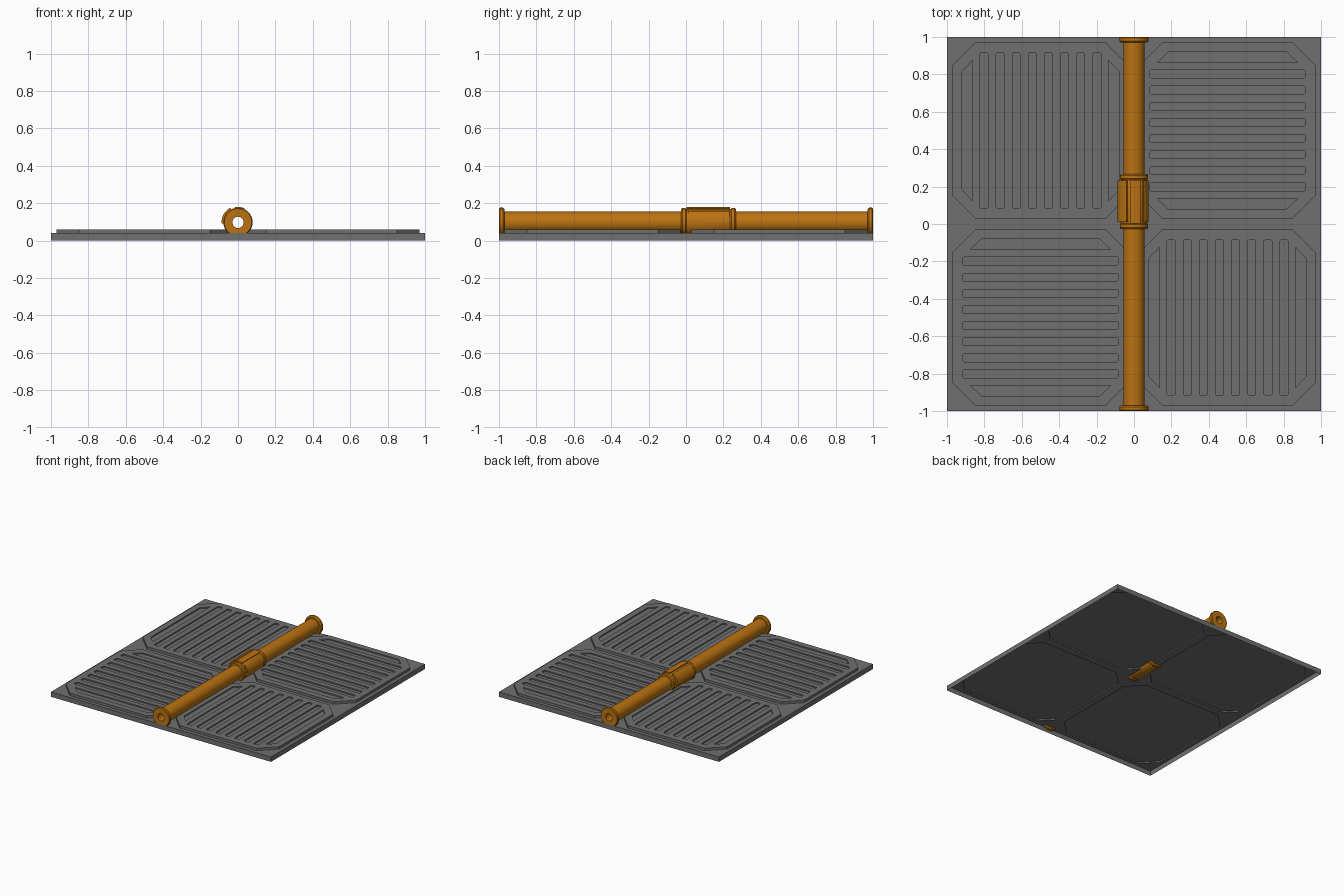
import bpy, bmesh, math
from math import sin, cos, radians

if "Cube" in bpy.data.objects:
    bpy.data.objects.remove(bpy.data.objects["Cube"])


def material(name, rgb):
    m = bpy.data.materials.new(name)
    m.diffuse_color = (*rgb, 1)
    m.use_nodes = True
    m.node_tree.nodes["Principled BSDF"].inputs["Base Color"].default_value = m.diffuse_color
    return m


GREY = material("floor grey", (0.16, 0.16, 0.16))
ORANGE = material("pipe orange", (0.50, 0.17, 0.006))


def finish(bm, name, mat, smooth=False):
    bmesh.ops.recalc_face_normals(bm, faces=bm.faces)
    me = bpy.data.meshes.new(name)
    bm.to_mesh(me)
    bm.free()
    me.materials.append(mat)
    ob = bpy.data.objects.new(name, me)
    bpy.context.collection.objects.link(ob)
    if smooth:
        bpy.ops.object.select_all(action='DESELECT')
        ob.select_set(True)
        bpy.context.view_layer.objects.active = ob
        bpy.ops.object.shade_smooth_by_angle(angle=radians(30))
    return ob


def loop(bm, pts, z):
    vs = [bm.verts.new((x, y, z)) for x, y in pts]
    es = [bm.edges.new((vs[i - 1], vs[i])) for i in range(len(vs))]
    return vs, es


def wall(bm, a, b):
    for i in range(len(a)):
        bm.faces.new((a[i - 1], a[i], b[i], b[i - 1]))


def fill(bm, edges):
    bmesh.ops.triangle_fill(bm, edges=edges, use_beauty=True, normal=(0, 0, 1))


def cut_rect(w, h, c):
    """Rectangle outline (half sizes w, h) with corners chamfered by c."""
    return [(w - c, -h), (w, -h + c), (w, h - c), (w - c, h),
            (-w + c, h), (-w, h - c), (-w, -h + c), (-w + c, -h)]


# slot outlines of one panel, centred on the origin
OCT = cut_rect(0.47, 0.47, 0.12)
SLOTS = [[(x, y + (i - 3.5) * 0.0862) for x, y in cut_rect(0.418, 0.021, 0.008)]
         for i in range(8)]
for s in (1, -1):
    SLOTS.append([(-0.375, s * 0.364), (0.375, s * 0.364),
                  (0.315, s * 0.42), (-0.315, s * 0.42)])


def place(pts, cx, cy):
    if cx * cy < 0:                       # alternate panels are turned 90 degrees
        pts = [(-y, x) for x, y in pts]
    return [(x + cx, y + cy) for x, y in pts]


# floor plate: open-bottomed shell with four raised slotted octagons
bm = bmesh.new()
outer, sheet_edges = loop(bm, [(-1, -1), (1, -1), (1, 1), (-1, 1)], 0.04)
foot, _ = loop(bm, [(-1, -1), (1, -1), (1, 1), (-1, 1)], 0.0)
wall(bm, outer, foot)
centres = [(x, y) for x in (-0.5, 0.5) for y in (-0.5, 0.5)]
for c in centres:
    low, low_e = loop(bm, place(OCT, *c), 0.04)
    top, top_e = loop(bm, place(OCT, *c), 0.06)
    wall(bm, low, top)
    sheet_edges += low_e
    for s in SLOTS:
        a, ae = loop(bm, place(s, *c), 0.06)
        b, _ = loop(bm, place(s, *c), 0.05)
        wall(bm, a, b)
        top_e += ae
    fill(bm, top_e)
fill(bm, sheet_edges)
finish(bm, "floor_plate", GREY)

# panel backing: the slot floors
bm = bmesh.new()
for c in centres:
    f = bm.faces.new(loop(bm, place(OCT, *c), 0.05)[0])
finish(bm, "panel_backing", GREY)

# pipe parts, all around an axis along y
AXIS = 0.098


def lathe(name, profile, n=32):
    """Revolve a closed (radius, y) profile around the pipe axis."""
    bm = bmesh.new()
    rings = [[bm.verts.new((r * cos(2 * math.pi * k / n), y,
                            AXIS + r * sin(2 * math.pi * k / n))) for k in range(n)]
             for r, y in profile]
    for i in range(len(rings)):
        wall(bm, rings[i - 1], rings[i])
    return finish(bm, name, ORANGE, True)


def sector(name, a0, a1, r, y0, y1, n=8):
    """Raised curved pad on the coupling."""
    angs = [radians(a0 + (a1 - a0) * k / n) for k in range(n + 1)]
    pts = [(r * cos(a), AXIS + r * sin(a)) for a in angs]
    pts += [(0.068 * cos(a), AXIS + 0.068 * sin(a)) for a in reversed(angs)]
    bm = bmesh.new()
    ends = [[bm.verts.new((x, y, z)) for x, z in pts] for y in (y0, y1)]
    wall(bm, *ends)
    for e in ends:
        bm.faces.new(e)
    return finish(bm, name, ORANGE, True)


# pipe with end flanges and open bore
half = [(0.057, 0.97), (0.070, 0.97), (0.078, 0.978), (0.078, 0.995),
        (0.073, 1.0), (0.030, 1.0)]
lathe("pipe", half + [(r, -y) for r, y in reversed(half)])

# coupling sleeve with a ring at each end
lathe("coupling", [(0.055, -0.028), (0.070, -0.028), (0.076, -0.020),
                   (0.076, -0.004), (0.070, 0.004), (0.073, 0.012),
                   (0.073, 0.228), (0.070, 0.236), (0.076, 0.244),
                   (0.076, 0.260), (0.070, 0.268), (0.055, 0.268)])

# raised pads around the coupling
sector("coupling_pad_side", 118, 185, 0.088, 0.010, 0.232)
sector("coupling_pad_top", 65, 103, 0.082, 0.004, 0.236)
sector("coupling_pad_right", 0, 50, 0.078, 0.010, 0.232)
